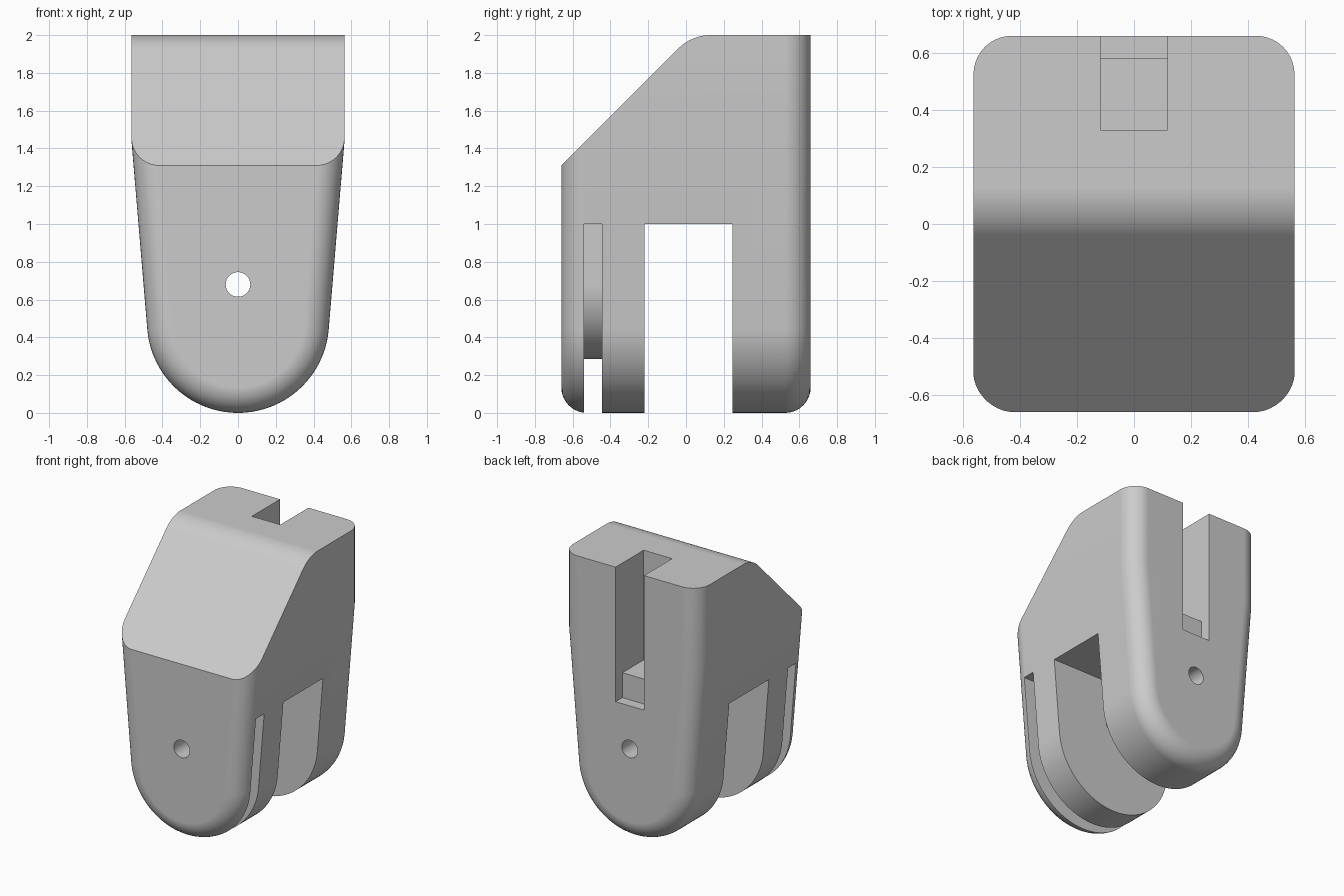
import bpy, bmesh
from math import sin, cos, pi, radians
from mathutils import Vector

cube = bpy.data.objects.get("Cube")
if cube:
    bpy.data.objects.remove(cube, do_unlink=True)

grey = bpy.data.materials.new("plain grey")
grey.use_nodes = True
grey.diffuse_color = (0.6, 0.6, 0.6, 1)
grey.node_tree.nodes["Principled BSDF"].inputs["Base Color"].default_value = (0.6, 0.6, 0.6, 1)


def loft(name, rings):
    """Solid through a series of matching closed rings."""
    bm = bmesh.new()
    loops = [[bm.verts.new(p) for p in ring] for ring in rings]
    for a, b in zip(loops, loops[1:]):
        for i in range(len(a)):
            j = (i + 1) % len(a)
            bm.faces.new((a[i], a[j], b[j], b[i]))
    bm.faces.new(loops[0])
    bm.faces.new(loops[-1])
    bmesh.ops.recalc_face_normals(bm, faces=bm.faces)
    mesh = bpy.data.meshes.new(name)
    bm.to_mesh(mesh)
    bm.free()
    obj = bpy.data.objects.new(name, mesh)
    mesh.materials.append(grey)
    bpy.context.collection.objects.link(obj)
    return obj


def along_y(name, profile, y0, y1):
    return loft(name, [[(x, y, z) for x, z in profile] for y in (y0, y1)])


def along_x(name, profile, x0, x1):
    return loft(name, [[(x, y, z) for y, z in profile] for x in (x0, x1)])


def arc(cx, cz, r, start, end, n):
    angles = [radians(start + (end - start) * i / n) for i in range(n + 1)]
    return [(cx + r * cos(a), cz + r * sin(a)) for a in angles]


def box(y0, y1, z0, z1):
    return [(y0, z0), (y1, z0), (y1, z1), (y0, z1)]


# Body: tapered U outline, shrunk towards the front and back for rounded rims
HALF_W, HALF_D, BOTTOM_R, RIM = 0.563, 0.66, 0.482, 0.135


def outline(inset):
    w = HALF_W - inset
    curve = arc(0, BOTTOM_R, BOTTOM_R - inset, 185, 355, 56)
    return [(-w, 2.2), (-w, 1.43)] + curve + [(w, 1.43), (w, 2.2)]


steps = [pi / 2 * i / 10 for i in range(11)]
rims = [(-HALF_D + RIM * (1 - cos(a)), RIM * (1 - sin(a))) for a in steps]
rims += [(-y, d) for y, d in reversed(rims)]
body = loft("body", [[(x, y, z) for x, z in outline(d)] for y, d in rims])

# Side profile: flat top blended into the sloping front
side = [(-1, 0.97)] + arc(0.13, 1.76, 0.24, 135, 90, 10) + [(1, 2), (1, -1), (-1, -1)]
trim = along_x("side_trim", side, -1, 1)

# Groove that wraps round a rounded core
groove = [(-1, 1)] + [(-0.395, 1)] + arc(0, 0.68, 0.395, 180, 360, 40)
groove += [(0.395, 1), (1, 1), (1, -1), (-1, -1)]

# Stepped notch in the back
notch = [(0.33, 3), (0.33, 1.185), (0.58, 1.185), (0.58, 1), (1, 1), (1, 3)]

cutters = [
    along_x("wheel_slot_cutter", box(-0.22, 0.245, -1, 1), -1, 1),
    along_y("groove_cutter", groove, -0.54, -0.445),
    along_y("axle_hole_cutter", arc(0, 0.68, 0.065, 0, 352.5, 47), -1, 1),
    along_x("notch_cutter", notch, -0.117, 0.117),
]

bpy.context.view_layer.objects.active = body
for helper, operation in [(trim, "INTERSECT")] + [(c, "DIFFERENCE") for c in cutters]:
    mod = body.modifiers.new(helper.name, "BOOLEAN")
    mod.operation, mod.object, mod.solver = operation, helper, "EXACT"
    bpy.ops.object.modifier_apply(modifier=mod.name)
    bpy.data.objects.remove(helper, do_unlink=True)

# Smooth curves, crisp edges
bpy.ops.object.select_all(action="DESELECT")
body.select_set(True)
bpy.ops.object.shade_smooth_by_angle(angle=radians(30))
weighted = body.modifiers.new("even shading", "WEIGHTED_NORMAL")
weighted.keep_sharp = True
